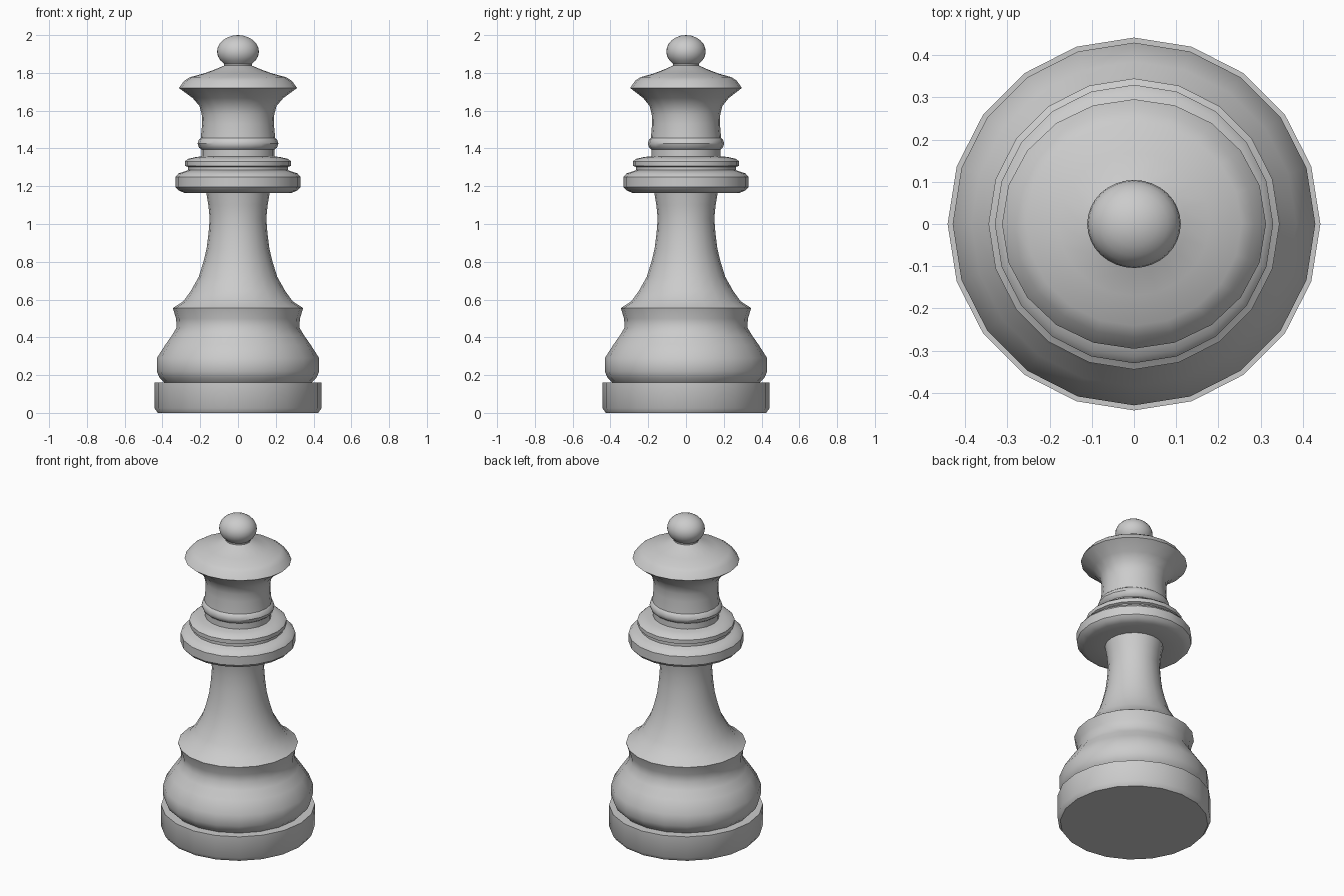
import bpy, bmesh, math

if "Cube" in bpy.data.objects:
    bpy.data.objects.remove(bpy.data.objects["Cube"])


def turned(name, profile, sides=20, y_scale=1.0, angle=35):
    """Revolve a (radius, height) profile around z; radius 0 becomes a pole."""
    bm = bmesh.new()
    rings = []
    for r, z in profile:
        if r == 0:
            rings.append([bm.verts.new((0, 0, z))] * sides)
        else:
            rings.append([bm.verts.new((r * math.cos(math.tau * i / sides),
                                        r * y_scale * math.sin(math.tau * i / sides), z))
                          for i in range(sides)])
    for low, high in zip(rings, rings[1:]):
        for i in range(sides):
            j = (i + 1) % sides
            corners = dict.fromkeys((low[i], low[j], high[j], high[i]))
            bm.faces.new(list(corners))
    bmesh.ops.recalc_face_normals(bm, faces=bm.faces)
    mesh = bpy.data.meshes.new(name)
    bm.to_mesh(mesh)
    bm.free()
    obj = bpy.data.objects.new(name, mesh)
    bpy.context.collection.objects.link(obj)
    bpy.ops.object.select_all(action='DESELECT')
    obj.select_set(True)
    bpy.context.view_layer.objects.active = obj
    bpy.ops.object.shade_smooth_by_angle(angle=math.radians(angle))
    return obj


# Foot disc with a small lower bevel
turned("foot", [(0, 0), (0.425, 0), (0.442, 0.025), (0.442, 0.16), (0.38, 0.16)])

# Bulging base and stepped ledge
turned("base", [(0.39, 0.16), (0.415, 0.185), (0.43, 0.22), (0.43, 0.29),
                (0.385, 0.36), (0.35, 0.41), (0.325, 0.452),
                (0.328, 0.50), (0.345, 0.555)])

# Tapered stem
turned("stem", [(0.345, 0.555), (0.29, 0.59), (0.25, 0.645), (0.208, 0.72),
                (0.183, 0.80), (0.166, 0.87), (0.156, 0.95), (0.15, 1.03),
                (0.157, 1.10), (0.168, 1.165)])

# Double collar
turned("collar", [(0.165, 1.165), (0.285, 1.165), (0.315, 1.178), (0.33, 1.195),
                  (0.33, 1.25), (0.315, 1.268), (0.285, 1.278), (0.265, 1.285),
                  (0.265, 1.302), (0.28, 1.308), (0.28, 1.332), (0.265, 1.345),
                  (0.22, 1.355), (0.17, 1.36)])

# Slightly oval neck with a raised ring, flaring into the crown
turned("neck_and_crown", [(0.194, 1.35), (0.194, 1.395), (0.207, 1.405), (0.214, 1.425),
                          (0.207, 1.447), (0.197, 1.455), (0.19, 1.53), (0.192, 1.58),
                          (0.204, 1.625), (0.24, 1.667), (0.313, 1.72),
                          (0.285, 1.758), (0.255, 1.777), (0.18, 1.797),
                          (0.125, 1.817), (0.07, 1.84)], y_scale=0.945)

# Finial ball
ball = [(0.111 * math.cos(a), 1.913 + 0.087 * math.sin(a))
        for a in (math.radians(-48 + 138 * k / 9) for k in range(9))]
turned("finial", [(0.072, 1.83)] + ball + [(0, 2.0)], sides=32, y_scale=0.94)
